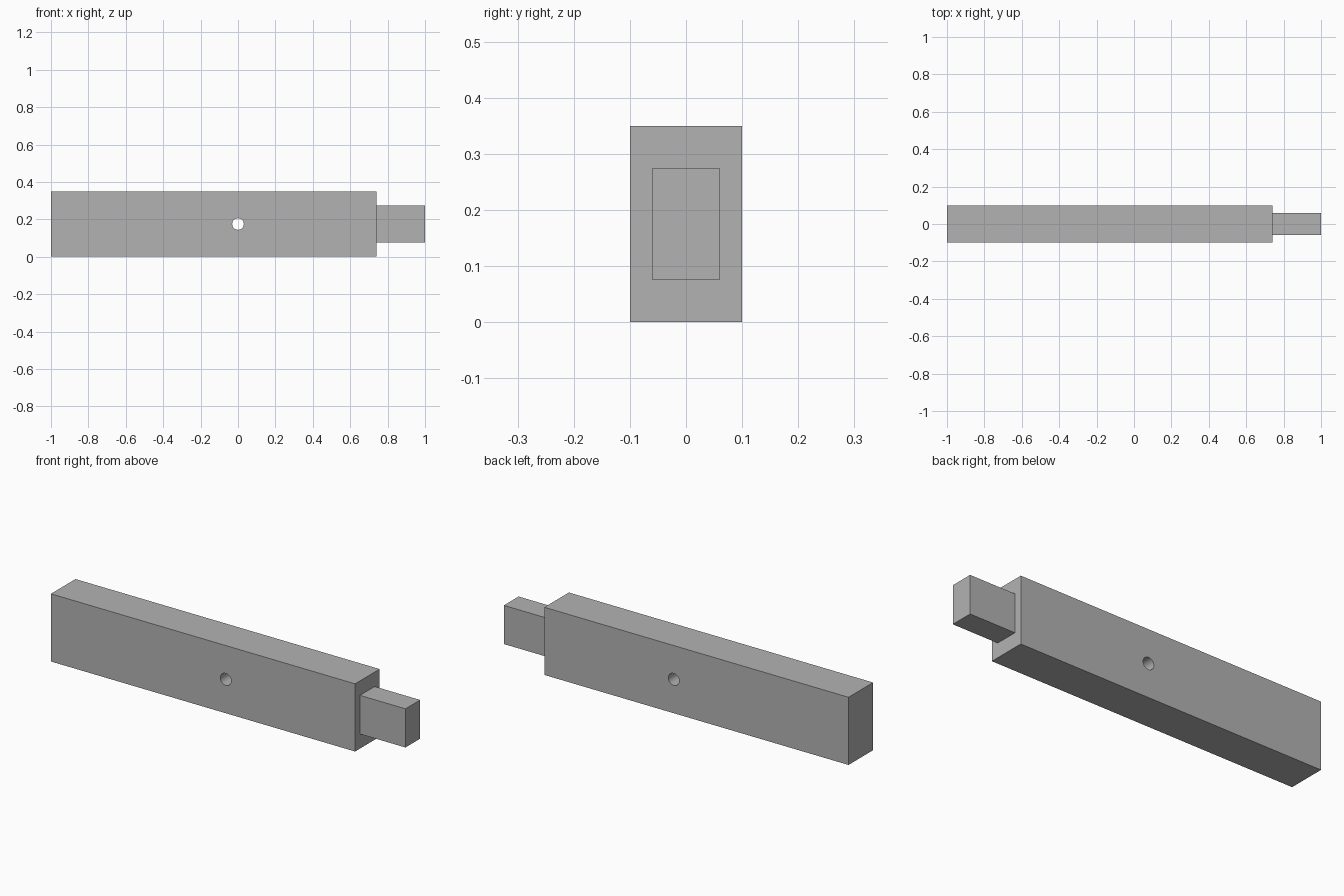
import bpy
import math

cube = bpy.data.objects.get("Cube")
if cube:
    bpy.data.objects.remove(cube, do_unlink=True)

# Single plain grey
grey = bpy.data.materials.new("plain_grey")
grey.use_nodes = True
grey.diffuse_color = (0.45, 0.45, 0.45, 1)
grey.node_tree.nodes["Principled BSDF"].inputs["Base Color"].default_value = (0.45, 0.45, 0.45, 1)

MID_Z = 0.175
SHOULDER_X = 0.74


def block(name, x0, x1, depth, height):
    """Box between two x positions, centred on the beam axis."""
    bpy.ops.mesh.primitive_cube_add(size=1, location=((x0 + x1) / 2, 0, MID_Z))
    ob = bpy.context.object
    ob.name = name
    ob.scale = (x1 - x0, depth, height)
    bpy.ops.object.transform_apply(location=False, rotation=False, scale=True)
    ob.data.materials.append(grey)
    return ob


# Main beam and the tenon on its left end
beam = block("beam", -1, SHOULDER_X, 0.2, 0.35)
tenon = block("tenon", SHOULDER_X, 1, 0.12, 0.2)

# Round peg hole, cut right through from front to back
bpy.ops.mesh.primitive_cylinder_add(vertices=48, radius=0.031, depth=0.4,
                                    location=(0, 0, MID_Z), rotation=(math.pi / 2, 0, 0))
cutter = bpy.context.object
cutter.name = "peg_hole_cutter"
cutter.data.materials.append(grey)


def boolean(target, other, operation):
    mod = target.modifiers.new(operation.lower(), "BOOLEAN")
    mod.operation = operation
    mod.solver = "EXACT"
    mod.object = other
    bpy.context.view_layer.objects.active = target
    bpy.ops.object.modifier_apply(modifier=mod.name)


boolean(beam, cutter, "DIFFERENCE")
bpy.data.objects.remove(cutter, do_unlink=True)

# Smooth the hole wall, keep the beam edges sharp
bpy.ops.object.select_all(action="DESELECT")
beam.select_set(True)
bpy.context.view_layer.objects.active = beam
bpy.ops.object.shade_smooth_by_angle(angle=math.radians(30))
